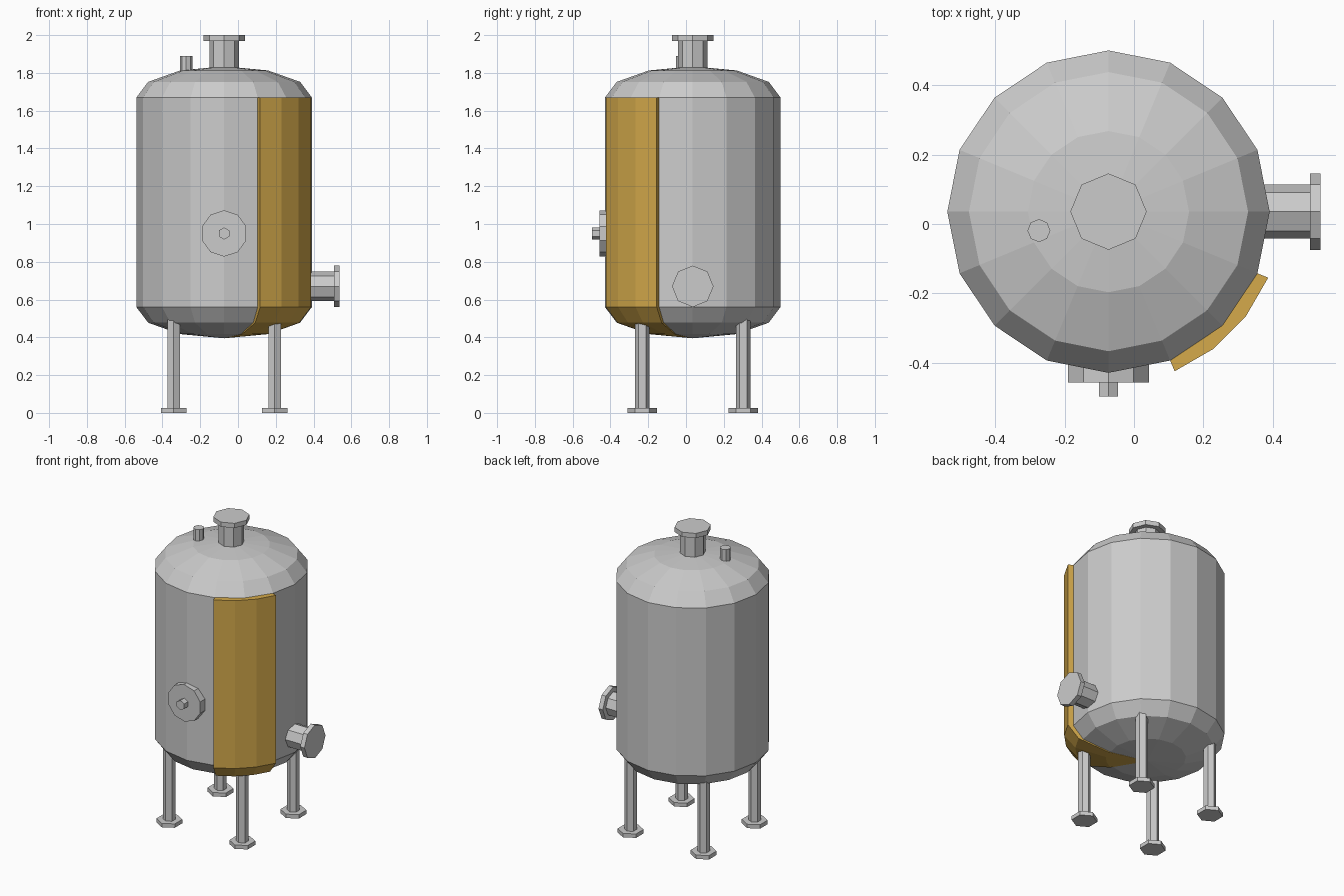
import bpy
import bmesh
from math import sin, cos, radians

if "Cube" in bpy.data.objects:
    bpy.data.objects.remove(bpy.data.objects["Cube"])

CX, CY = -0.0735, 0.0357      # tank axis
R, H = 0.4645, 0.165          # shell radius, dished end height
Z0, Z1 = 0.56, 1.67           # straight wall bottom and top

AXES = {
    "Z": lambda a, b, h: (a, b, h),
    "X": lambda a, b, h: (h, a, b),
    "-Y": lambda a, b, h: (a, -h, b),
}


def revolve(name, profile, sides, centre, axis="Z", start=0, sweep=360, material=None):
    """Turn a (radius, height) profile around an axis; a partial sweep is a closed section with end caps."""
    bm = bmesh.new()
    full = sweep == 360
    rings = []
    for i in range(sides if full else sides + 1):
        t = radians(start + sweep * i / sides)
        ring = []
        for r, h in profile:
            p = AXES[axis](r * cos(t), r * sin(t), h)
            ring.append(bm.verts.new([p[k] + centre[k] for k in range(3)]))
        rings.append(ring)
    n = len(profile)
    for i in range(sides):
        a, b = rings[i], rings[(i + 1) % len(rings)]
        for j in range(n - 1 if full else n):
            k = (j + 1) % n
            bm.faces.new((a[j], b[j], b[k], a[k]))
    if not full:
        bm.faces.new(rings[0])
        bm.faces.new(rings[-1])
    bmesh.ops.remove_doubles(bm, verts=bm.verts, dist=1e-5)
    bmesh.ops.recalc_face_normals(bm, faces=bm.faces)
    mesh = bpy.data.meshes.new(name)
    bm.to_mesh(mesh)
    bm.free()
    obj = bpy.data.objects.new(name, mesh)
    bpy.context.collection.objects.link(obj)
    if material:
        mesh.materials.append(material)
    return obj


def lower_dish(r):
    """Bottom dished end, from the pole up to the wall."""
    return [(r * sin(radians(a)), Z0 - H * cos(radians(a))) for a in (0, 30, 60, 90)]


# Vessel with dished ends
upper = [(r, Z0 + Z1 - z) for r, z in reversed(lower_dish(R))]
revolve("tank_shell", lower_dish(R) + upper, 16, (CX, CY, 0))

# Coloured jacket section, following the wall and the lower dish
gold = bpy.data.materials.new("jacket_gold")
gold.diffuse_color = (0.66, 0.40, 0.07, 1)
gold.use_nodes = True
gold.node_tree.nodes["Principled BSDF"].inputs["Base Color"].default_value = gold.diffuse_color
outer = lower_dish(0.498) + [(0.498, Z1)]
inner = [(0.45, Z1)] + lower_dish(0.45)[:0:-1]
revolve("jacket_panel", outer + inner, 3, (CX, CY, 0), start=-67.5, sweep=45, material=gold)


# Flanged nozzles: neck, then a wider flange
def nozzle(name, base, top, centre, axis):
    f = top - 0.031
    revolve(name, [(0, base), (0.078, base), (0.078, f), (0.11, f), (0.11, top), (0, top)],
            8, centre, axis)


nozzle("top_nozzle", 1.79, 2.0, (CX, CY, 0), "Z")
nozzle("side_nozzle", 0.35, 0.538, (0, CY, 0.67), "X")

# Small vent pipe on the roof
revolve("vent_pipe", [(0, 1.77), (0.033, 1.77), (0.033, 1.89), (0, 1.89)],
        8, (-0.274, -0.019, 0))

# Manway cover with its handle on the front
revolve("manway_cover", [(0, 0.38), (0.1225, 0.38), (0.1225, 0.457), (0, 0.457)],
        10, (CX, 0, 0.95), "-Y", 90)
revolve("manway_handle", [(0, 0.44), (0.032, 0.44), (0.032, 0.497), (0, 0.497)],
        6, (CX, 0, 0.95), "-Y", 90)

# Four legs with foot plates
for sx, side in ((-1, "left"), (1, "right")):
    for sy, end in ((-1, "front"), (1, "back")):
        revolve(f"{end}_{side}_leg",
                [(0, 0), (0.078, 0), (0.078, 0.026), (0.038, 0.026), (0.038, 0.52), (0, 0.52)],
                6, (CX + sx * 0.267, CY + sy * 0.267, 0), "Z", 90)
